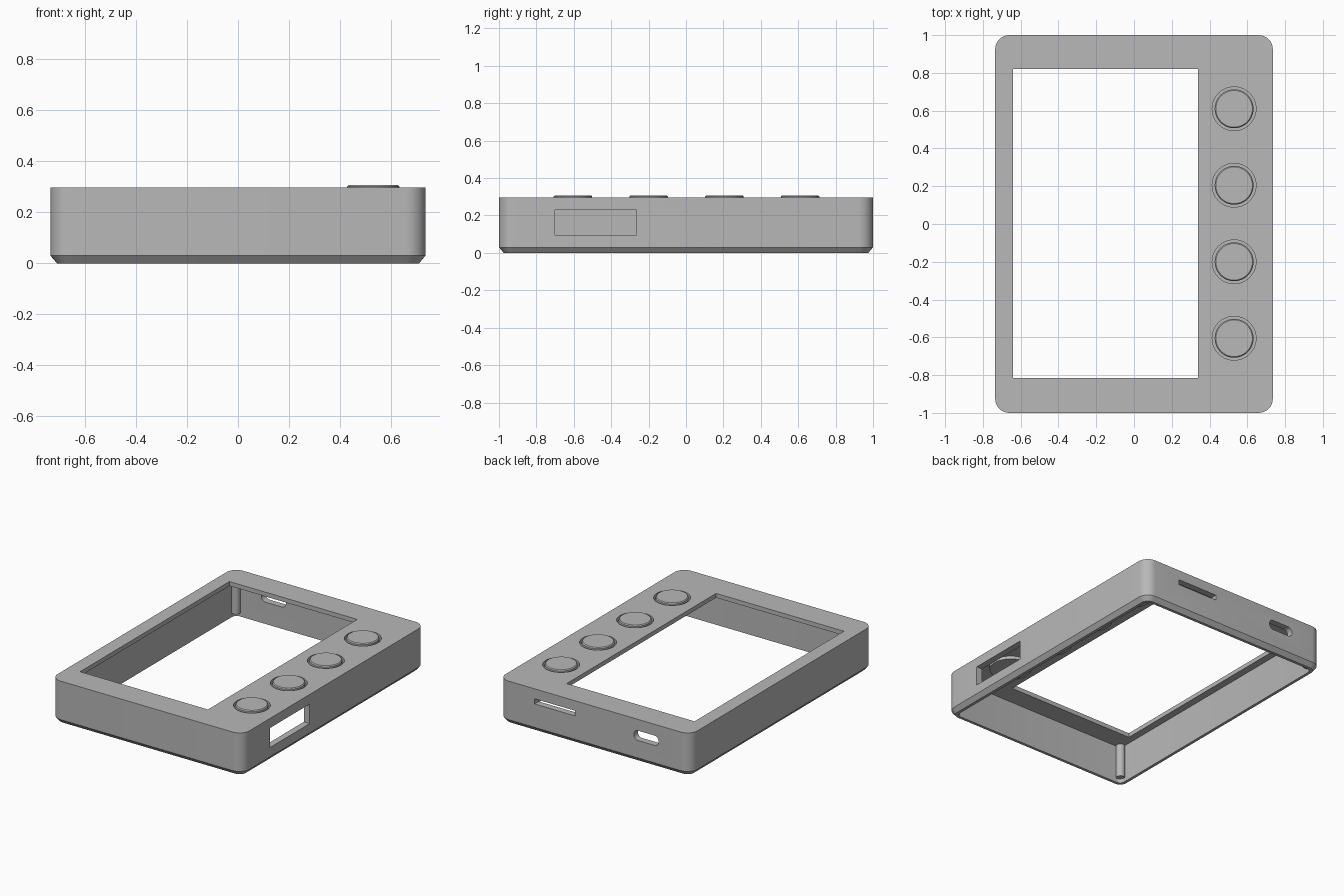
import bpy, bmesh
from math import sin, cos, pi

if "Cube" in bpy.data.objects:
    bpy.data.objects.remove(bpy.data.objects["Cube"])

grey = bpy.data.materials.new("plain grey")
grey.use_nodes = True
grey.diffuse_color = (0.48, 0.48, 0.48, 1)
grey.node_tree.nodes["Principled BSDF"].inputs["Base Color"].default_value = grey.diffuse_color

HX, HY, TOP, WALL, ROOF = 0.735, 1.0, 0.297, 0.045, 0.03


def outline(hx, hy, r, n=8):
    """Rounded rectangle points, counter-clockwise."""
    return [(sx * (hx - r) + r * cos(q * pi / 2 + i * pi / 2 / n),
             sy * (hy - r) + r * sin(q * pi / 2 + i * pi / 2 / n))
            for q, (sx, sy) in enumerate([(1, 1), (-1, 1), (-1, -1), (1, -1)])
            for i in range(n + 1)]


def loft(name, rings, place=lambda u, v, w: (u, v, w)):
    """Closed solid through rings given as (points, height)."""
    bm = bmesh.new()
    loops = [[bm.verts.new(place(u, v, w)) for u, v in pts] for pts, w in rings]
    for a, b in zip(loops, loops[1:]):
        for i in range(len(a)):
            j = (i + 1) % len(a)
            bm.faces.new((a[i], a[j], b[j], b[i]))
    bm.faces.new(loops[0][::-1])
    bm.faces.new(loops[-1])
    bmesh.ops.recalc_face_normals(bm, faces=bm.faces)
    mesh = bpy.data.meshes.new(name)
    bm.to_mesh(mesh)
    bm.free()
    mesh.materials.append(grey)
    ob = bpy.data.objects.new(name, mesh)
    bpy.context.collection.objects.link(ob)
    return ob


def circle(r, n=48):
    return [(r * cos(2 * pi * i / n), r * sin(2 * pi * i / n)) for i in range(n)]


def block(name, x0, x1, y0, y1, z0, z1):
    return loft(name, [([(x0, y0), (x1, y0), (x1, y1), (x0, y1)], z) for z in (z0, z1)])


def smooth(ob):
    bpy.ops.object.select_all(action='DESELECT')
    ob.select_set(True)
    bpy.context.view_layer.objects.active = ob
    bpy.ops.object.shade_smooth_by_angle(angle=0.5)


def cut(ob, cutters):
    bpy.context.view_layer.objects.active = ob
    for c in cutters:
        mod = ob.modifiers.new("cut", 'BOOLEAN')
        mod.operation, mod.solver, mod.object = 'DIFFERENCE', 'EXACT', c
        bpy.ops.object.modifier_apply(modifier=mod.name)
        bpy.data.objects.remove(c)


# Outer case with chamfered lower edge
case = loft("case", [(outline(HX - 0.025, HY - 0.025, 0.05), 0),
                     (outline(HX, HY, 0.075), 0.03),
                     (outline(HX, HY, 0.075), TOP)])

# Cavity, screen window, side port, card slot and charging port
cutters = [
    loft("cavity", [(outline(HX - WALL, HY - WALL, 0.035), z) for z in (-0.1, TOP - ROOF)]),
    block("window", -0.64, 0.34, -0.815, 0.82, 0.2, 0.4),
    block("side_port", 0.6, 0.9, -0.7, -0.265, 0.095, 0.23),
    block("card_slot", 0.15, 0.46, 0.9, 1.1, 0.192, 0.228),
    loft("charge_port", [(outline(0.095, 0.034, 0.0335), w) for w in (0.9, 1.1)],
         lambda u, v, w: (u - 0.395, w, v + 0.185)),
]

# Button wells in the top plate
BUTTON_X = 0.53
button_ys = [-0.605 + 0.405 * i for i in range(4)]
for y in button_ys:
    cutters.append(loft("well", [(circle(0.116), z) for z in (0.2, 0.4)],
                        lambda u, v, w, y=y: (u + BUTTON_X, v + y, w)))
cut(case, cutters)
smooth(case)

# Flanged push buttons
for i, y in enumerate(button_ys):
    b = loft(f"button_{i + 1}", [(circle(r), z) for r, z in (
        (0.135, 0.245), (0.135, 0.266), (0.103, 0.266), (0.103, 0.301), (0.097, 0.307))],
        lambda u, v, w: (u + BUTTON_X, v + y, w))
    smooth(b)

# Small posts in the inner corners of the screen side
for sy, label in ((-1, "front"), (1, "back")):
    post = loft(f"corner_post_{label}", [(circle(0.03, 16), z) for z in (0.03, TOP - ROOF)],
                lambda u, v, w: (u - HX + WALL + 0.018, v + sy * (HY - WALL - 0.018), w))
    smooth(post)
